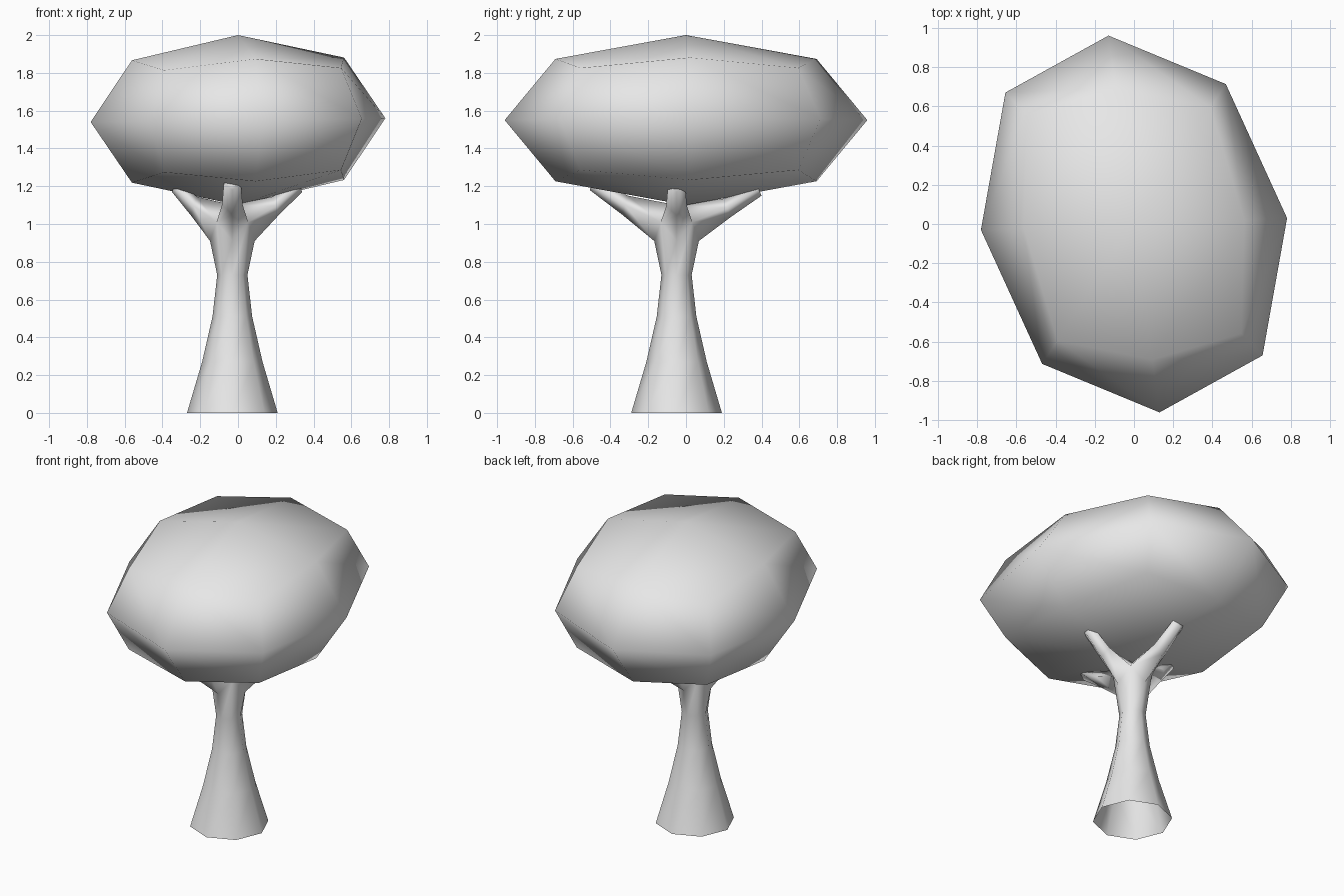
import bpy, bmesh
from math import cos, sin, pi
from mathutils import Vector

cube = bpy.data.objects.get("Cube")
if cube:
    bpy.data.objects.remove(cube, do_unlink=True)

GREY = (0.8, 0.8, 0.8, 1)
mat = bpy.data.materials.new("light grey")
mat.use_nodes = True
mat.diffuse_color = GREY
mat.node_tree.nodes["Principled BSDF"].inputs["Base Color"].default_value = GREY


def finish(bm, name):
    bmesh.ops.recalc_face_normals(bm, faces=bm.faces)
    for f in bm.faces:
        f.smooth = True
    me = bpy.data.meshes.new(name)
    bm.to_mesh(me)
    bm.free()
    me.materials.append(mat)
    ob = bpy.data.objects.new(name, me)
    bpy.context.collection.objects.link(ob)
    return ob


def bridge(bm, a, b, closed=True):
    n = len(a)
    for i in range(n):
        j = (i + 1) % n
        bm.faces.new((a[i], a[j], b[j], b[i]))


# Canopy: a once-divided cube rounded to an ellipsoid and sheared
bm = bmesh.new()
bmesh.ops.create_cube(bm, size=2)
bmesh.ops.subdivide_edges(bm, edges=bm.edges[:], cuts=1, use_grid_fill=True)
side, back, up = Vector((0.78, 0.03, 0.01)), Vector((-0.13, 0.96, 0)), Vector((0, 0, 0.45))
for v in bm.verts:
    used = sum(abs(c) > 0.5 for c in v.co)
    s = {1: 1.0, 2: 0.72, 3: 0.6}[used]
    v.co = (side * v.co.x + back * v.co.y + up * v.co.z) * s + Vector((0, 0, 1.55))
finish(bm, "canopy")

# Trunk: flared eight-sided tube, open at the base
bm = bmesh.new()
AXIS = Vector((-0.03, -0.05, 0))


def ring(r, z):
    return [bm.verts.new(AXIS + Vector((r * cos(k * pi / 4), r * sin(k * pi / 4), z)))
            for k in range(8)]


rings = [ring(r, z) for r, z in ((0.24, 0), (0.16, 0.27), (0.105, 0.51), (0.08, 0.73), (0.118, 0.91))]
for low, high in zip(rings, rings[1:]):
    bridge(bm, low, high)
fork = rings[-1]
for v in fork[1::2]:          # saddles between the branches
    v.co.z = 1.01
crotch = bm.verts.new(AXIS + Vector((0, 0, 1.1)))

# Branches: four-sided tubes growing out of the fork
# Each holds its reach and the height of the underside of its tip
for k, (reach, tip_z) in enumerate(((0.37, 1.17), (0.45, 1.15), (0.32, 1.17), (0.46, 1.18))):
    a = k * pi / 2
    out, across = Vector((cos(a), sin(a), 0)), Vector((-sin(a), cos(a), 0))
    loop = [fork[2 * k - 1], fork[2 * k], fork[2 * k + 1], crotch]
    mid_z = 0.91 + (tip_z - 0.91) * 0.52
    for r, z, w, h in ((0.118 + (reach - 0.118) * 0.5, mid_z, 0.055, 0.1),
                       (reach, tip_z, 0.045, 0.07)):
        p = AXIS + out * r + Vector((0, 0, z))
        rise = Vector((0, 0, h)) - out * 0.03
        new = [bm.verts.new(q) for q in (p + rise / 2 - across * w, p,
                                         p + rise / 2 + across * w, p + rise)]
        bridge(bm, loop, new)
        loop = new
    bm.faces.new(loop)
finish(bm, "trunk_and_branches")
